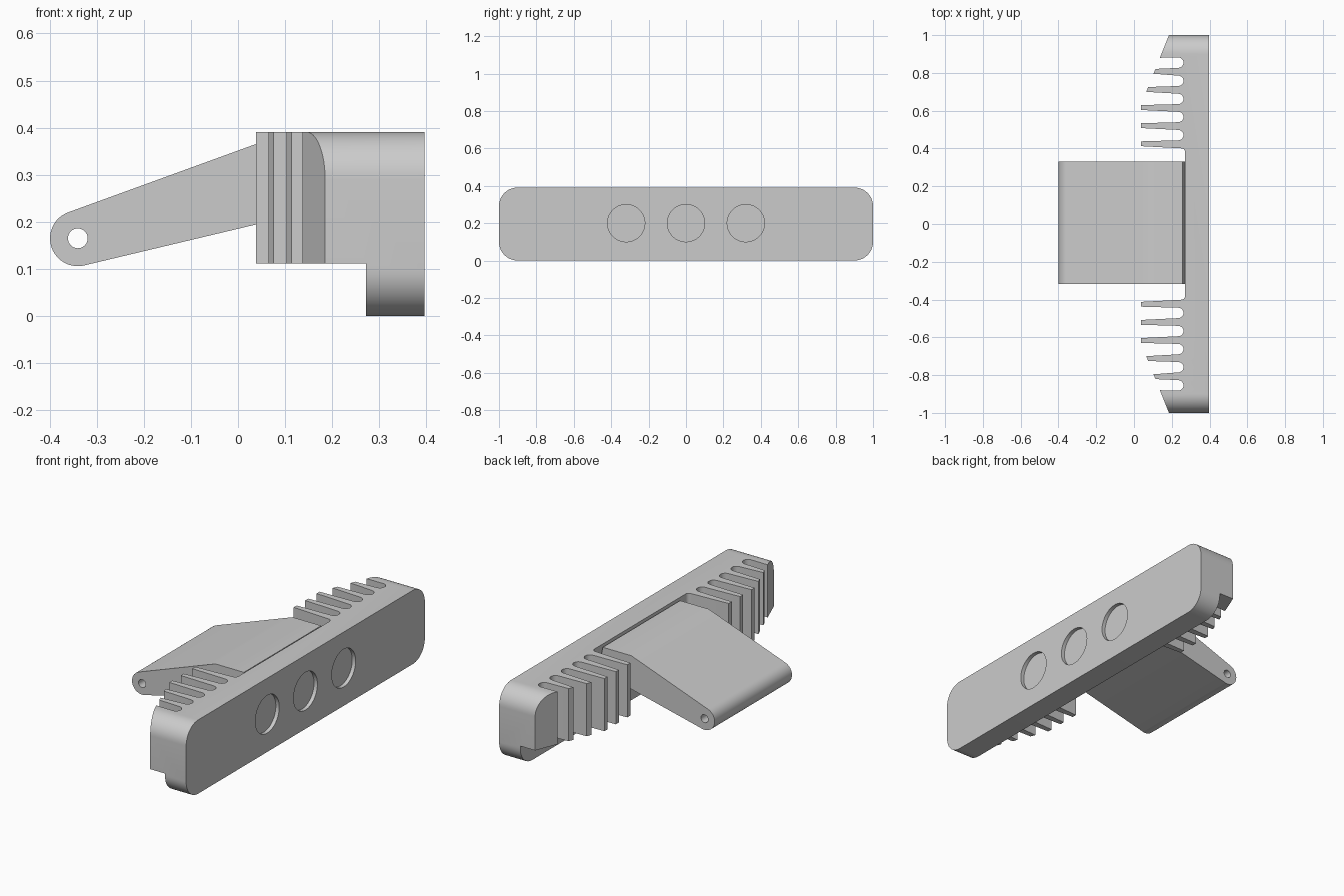
import bpy, bmesh, math
from mathutils import Vector

if "Cube" in bpy.data.objects:
    bpy.data.objects.remove(bpy.data.objects["Cube"])


def prism(name, pts, to3d, offset):
    """Extrude a closed 2D outline; to3d places each point, offset is the sweep."""
    bm = bmesh.new()
    face = bm.faces.new([bm.verts.new(to3d(a, b)) for a, b in pts])
    res = bmesh.ops.extrude_face_region(bm, geom=[face])
    verts = [g for g in res["geom"] if isinstance(g, bmesh.types.BMVert)]
    bmesh.ops.translate(bm, verts=verts, vec=Vector(offset))
    bmesh.ops.recalc_face_normals(bm, faces=bm.faces)
    mesh = bpy.data.meshes.new(name)
    bm.to_mesh(mesh)
    bm.free()
    ob = bpy.data.objects.new(name, mesh)
    bpy.context.collection.objects.link(ob)
    return ob


def arc(ca, cb, r, start, end, n=12):
    return [(ca + r * math.cos(math.radians(start + (end - start) * i / n)),
             cb + r * math.sin(math.radians(start + (end - start) * i / n)))
            for i in range(n + 1)]


def boolean(ob, cutter, operation):
    """Apply a boolean and remove its cutter."""
    cutter.hide_render = True
    mod = ob.modifiers.new("cut", 'BOOLEAN')
    mod.operation, mod.solver, mod.object = operation, 'EXACT', cutter
    bpy.context.view_layer.objects.active = ob
    bpy.ops.object.modifier_apply(modifier=mod.name)
    bpy.data.objects.remove(cutter)


def smooth(ob):
    bpy.ops.object.select_all(action='DESELECT')
    ob.select_set(True)
    bpy.context.view_layer.objects.active = ob
    bpy.ops.object.shade_smooth_by_angle(angle=math.radians(30))


def circle(a, b, r, n=48):
    return arc(a, b, r, 0, 360, n)[:-1]


yz = lambda x: (lambda a, b: (x, a, b))
xz = lambda y: (lambda a, b: (a, y, b))
xy = lambda z: (lambda a, b: (a, b, z))
FRONT, TOP, BACK = 0.396, 0.391, 0.038

# Housing: rounded bar swept along x
R = 0.1
bar = []
for cy, cz, a in ((1 - R, TOP - R, 0), (R - 1, TOP - R, 90), (R - 1, R, 180), (1 - R, R, 270)):
    bar += arc(cy, cz, R, a, a + 90)
housing = prism("housing", bar, yz(0.0), (FRONT, 0, 0))


# Cooling fins: comb outline in plan, mirrored in y
def tip(y):
    return max(BACK, 0.137 + 0.4 * (y - 0.88))


half = [(0.5, 1.05), (tip(1.0) + 0.02, 1.05), (0.185, 1.0), (tip(0.88), 0.88)]
slot_r = 0.0275
for i in range(5):
    c = 0.854 - 0.0958 * i
    half += arc(0.262 - slot_r, c, slot_r, 90, -90, 10)
    outer, inner = c - 0.033, c - 0.0585
    half += [(tip(outer), outer), (tip(inner), inner)]
half += arc(0.25, 0.381, 0.02, 90, 0, 8)
comb = half + [(x, -y) for x, y in reversed(half)]
boolean(housing, prism("fin_outline", comb, xy(-0.1), (0, 0, 0.7)), 'INTERSECT')

# Step under the finned part
step = [(-0.1, -0.1), (0.272, -0.1), (0.272, 0.112), (-0.1, 0.112)]
boolean(housing, prism("step_cut", step, xz(-1.2), (0, 2.4, 0)), 'DIFFERENCE')

# Three shallow round windows on the face
for y in (-0.32, 0, 0.32):
    boolean(housing, prism("window_cut", circle(y, 0.2, 0.1), yz(FRONT - 0.02), (0.1, 0, 0)),
            'DIFFERENCE')
smooth(housing)

# Mounting arm: tapered side profile with a round drilled end
arm_pts = arc(-0.34, 0.165, 0.059, 284, 110, 24)
arm_pts += [(0.04, 0.366), (0.09, 0.384), (0.257, 0.384), (0.267, 0.335), (0.28, 0.335),
            (0.28, 0.252)]
arm = prism("mounting_arm", arm_pts, xz(-0.318), (0, 0.648, 0))
boolean(arm, prism("pin_hole_cut", circle(-0.34, 0.165, 0.021, 32), xz(-0.5), (0, 1, 0)),
        'DIFFERENCE')
smooth(arm)
